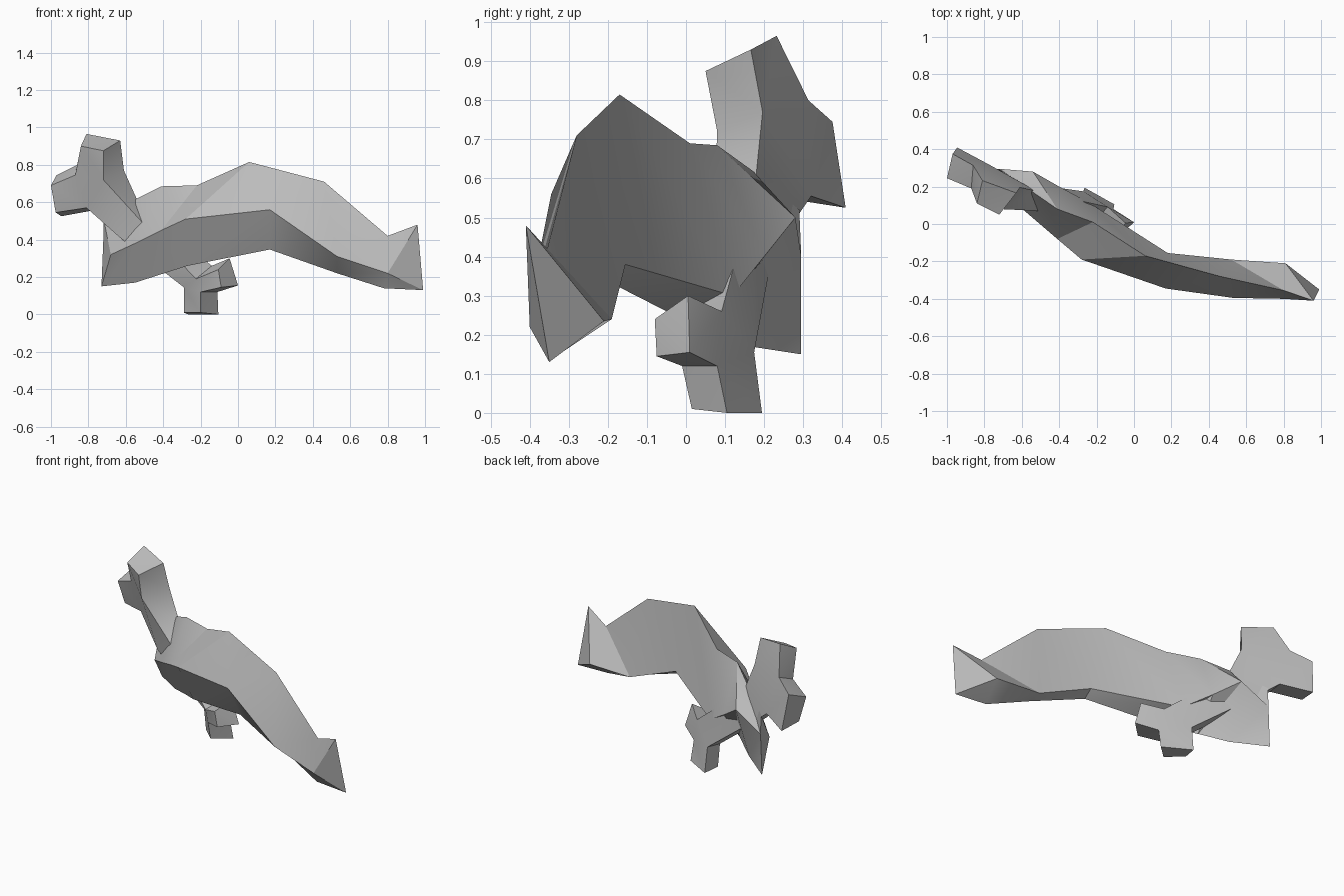
import bpy, bmesh, math
from mathutils import Vector

default = bpy.data.objects.get("Cube")
if default:
    bpy.data.objects.remove(default, do_unlink=True)


def make_material(name, rgb):
    mat = bpy.data.materials.new(name)
    mat.use_nodes = True
    color = (*rgb, 1)
    mat.diffuse_color = color
    mat.node_tree.nodes["Principled BSDF"].inputs["Base Color"].default_value = color
    return mat


plain_grey = make_material("plain_grey", (0.5, 0.5, 0.5))


def finish(name, bm):
    """Clean the surface, link the object and smooth its shallow edges."""
    bmesh.ops.remove_doubles(bm, verts=bm.verts[:], dist=0.0005)
    bmesh.ops.triangulate(bm, faces=bm.faces[:])
    bmesh.ops.recalc_face_normals(bm, faces=bm.faces[:])
    mesh = bpy.data.meshes.new(name)
    bm.to_mesh(mesh)
    bm.free()
    mesh.materials.append(plain_grey)
    obj = bpy.data.objects.new(name, mesh)
    bpy.context.scene.collection.objects.link(obj)
    bpy.ops.object.select_all(action="DESELECT")
    obj.select_set(True)
    bpy.context.view_layer.objects.active = obj
    bpy.ops.object.shade_smooth_by_angle(angle=math.radians(30))
    return obj


# Curved blade: four long edges, each running from the blunt end to the tip
tip = (.99, -.35, .13)
top_edge = [(-.72, .29, .52), (-.54, .17, .62), (-.41, .08, .685), (-.22, .01, .69),
            (.06, -.17, .815), (.46, -.28, .71), (.8, -.355, .42), (.96, -.41, .48)]
front_ridge = [(-.68, .15, .32), (-.55, .04, .38), (-.41, -.08, .45), (-.28, -.19, .51),
               (.17, -.345, .56), (.53, -.395, .31), (.8, -.4, .22), tip]
bottom_edge = [(-.73, .295, .15), (-.55, .165, .17), (-.41, .06, .215), (-.27, -.05, .26),
               (.17, -.22, .347), (.53, -.27, .22), (.78, -.34, .14), tip]
back_edge = [(-.72, .295, .4), (-.54, .28, .5), (-.4, .2, .4), (-.25, .12, .3),
             (.18, -.155, .38), (.52, -.19, .24), (.81, -.21, .235), tip]


def build_blade():
    bm = bmesh.new()
    edges = [[bm.verts.new(p) for p in edge]
             for edge in (top_edge, front_ridge, bottom_edge, back_edge)]
    for j, first in enumerate(edges):
        second = edges[(j + 1) % len(edges)]
        # the fold always meets the top edge nearer the tip
        a, b = (second, first) if second is edges[0] else (first, second)
        for i in range(len(a) - 1):
            bm.faces.new((a[i], a[i + 1], b[i]))
            bm.faces.new((a[i + 1], b[i + 1], b[i]))
    bm.faces.new([edge[0] for edge in edges])
    return finish("curved_blade", bm)


# Forked handle: front outline, with the sideways and upward shift of its back
handle_outline = [
    (-.84, .11, .9, .03, .065), (-.72, .05, .875, .09, .055),      # head
    (-.72, .08, .72, .11, .05), (-.51, .07, .49, -.01, .08),       # shaft
    (-.225, 0, .19, .085, .07), (-.105, -.08, .24, .06, .06),      # lower prong
    (-.09, -.075, .145, .09, .01), (-.2, -.01, .12, .09, 0),
    (-.2, .015, .01, .095, -.01), (-.29, .1, .01, .025, -.01),     # foot
    (-.29, .08, .145, .02, .01), (-.63, .11, .41, .03, 0),         # shaft
    (-.81, .2, .57, .03, -.015), (-.975, .28, .545, .03, -.02),    # upper prong
    (-1, .245, .69, .03, .055), (-.87, .19, .745, .01, .055)]


def build_handle():
    bm = bmesh.new()
    front, back = [], []
    for x, y, z, shift, rise in handle_outline:
        depth = .08 - .05 * x
        front.append(bm.verts.new((x, y, z)))
        back.append(bm.verts.new(Vector((x, y, z)) + Vector((shift, depth, rise))))
    bm.faces.new(front)
    bm.faces.new(back[::-1])
    count = len(front)
    for i in range(count):
        n = (i + 1) % count
        bm.faces.new((front[i], back[i], back[n], front[n]))
    return finish("forked_handle", bm)


build_blade()
build_handle()
